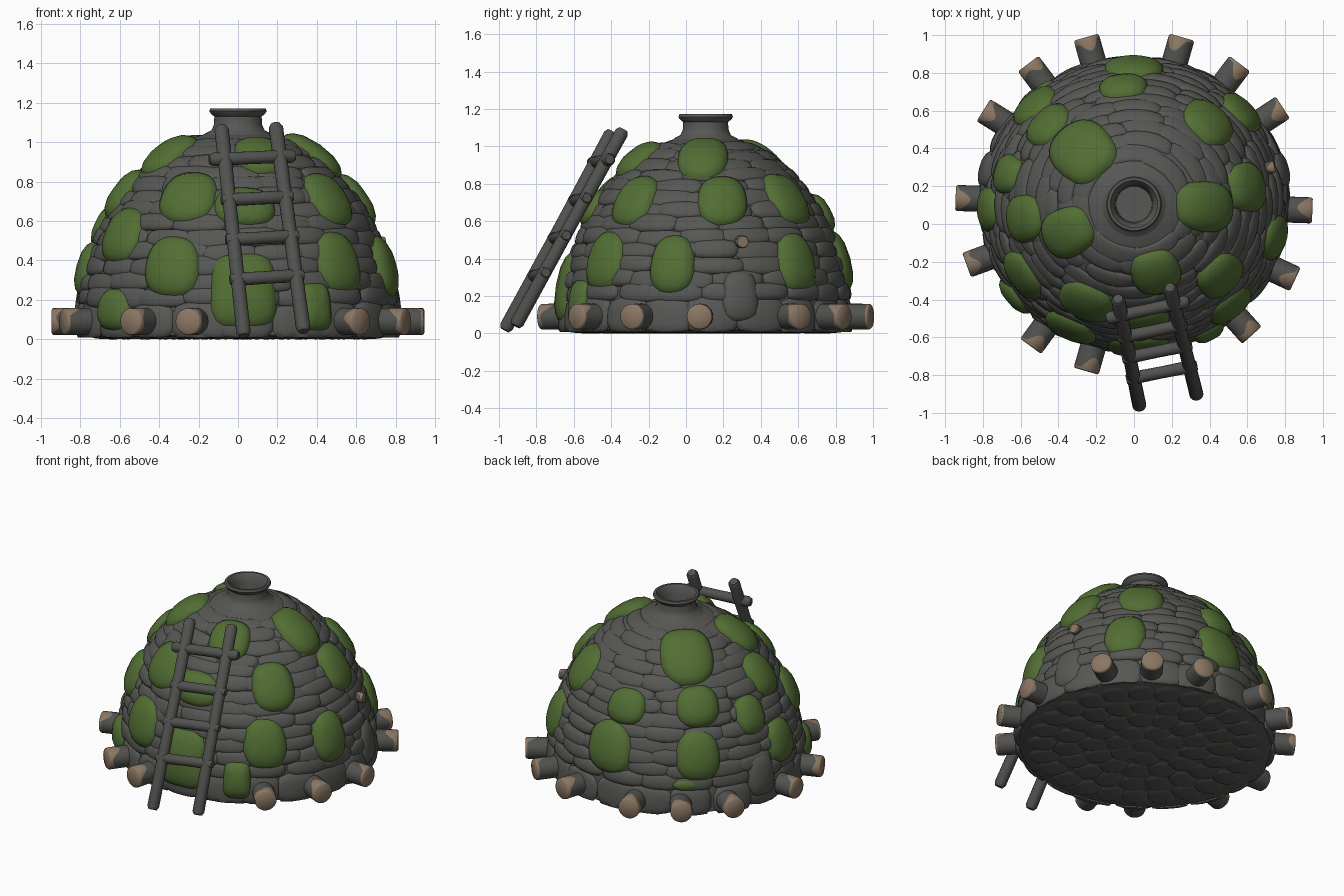
import bpy, bmesh, math, random
from math import sin, cos, radians, pi
from mathutils import Vector, Matrix

random.seed(4)
cube = bpy.data.objects.get("Cube")
if cube:
    bpy.data.objects.remove(cube)

CY = 0.105               # dome centre in y
A, C = 0.768, 1.065      # dome half-depth and height
WIDE = 1.05              # the dome is a little wider than deep


def material(name, rgb):
    mat = bpy.data.materials.new(name)
    mat.use_nodes = True
    mat.diffuse_color = (*rgb, 1)
    bsdf = mat.node_tree.nodes["Principled BSDF"]
    bsdf.inputs["Base Color"].default_value = (*rgb, 1)
    bsdf.inputs["Roughness"].default_value = 0.9
    return mat


STONE = material("grey stone", (0.095, 0.095, 0.09))
MOSS = material("green moss", (0.085, 0.155, 0.034))
BARK = material("dark weathered wood", (0.083, 0.083, 0.079))
WOOD = material("cut wood", (0.26, 0.185, 0.125))


def finish(name, bm, *mats):
    bmesh.ops.recalc_face_normals(bm, faces=bm.faces)
    mesh = bpy.data.meshes.new(name)
    bm.to_mesh(mesh)
    bm.free()
    for mat in mats:
        mesh.materials.append(mat)
    obj = bpy.data.objects.new(name, mesh)
    bpy.context.collection.objects.link(obj)
    bpy.ops.object.select_all(action='DESELECT')
    obj.select_set(True)
    bpy.context.view_layer.objects.active = obj
    bpy.ops.object.shade_smooth_by_angle(angle=radians(50))
    return obj


def lathe(profile, segments=16):
    """Revolve (radius, height) points around z."""
    bm = bmesh.new()
    verts = [bm.verts.new((r, 0, z)) for r, z in profile]
    edges = [bm.edges.new(pair) for pair in zip(verts, verts[1:])]
    bmesh.ops.spin(bm, geom=verts + edges, cent=(0, 0, 0), axis=(0, 0, 1),
                   angle=2 * pi, steps=segments, use_merge=True)
    bmesh.ops.remove_doubles(bm, verts=bm.verts, dist=0.0005)
    return bm


def along(start, end):
    start, end = Vector(start), Vector(end)
    turn = (end - start).to_track_quat('Z', 'Y').to_matrix().to_4x4()
    return Matrix.Translation(start) @ turn, (end - start).length


def surface(az, t, h):
    """Point at azimuth az (from the front) and latitude t, raised by h."""
    nr, nz = cos(t) / A, sin(t) / C
    k = h / math.hypot(nr, nz)
    r = A * cos(t) + nr * k
    return Vector((WIDE * r * sin(az), CY - r * cos(az), max(0.008, C * sin(t) + nz * k)))


def pillow(bm, az, z, w, h, thick, power=2.6, taper=0.0, segs=16, wobble=0.0):
    """Rounded pad that follows the curve of the dome, with a shallow underside."""
    t0 = math.asin(z / C)
    phase = random.uniform(0, 2 * pi)
    made = bmesh.ops.create_uvsphere(bm, u_segments=segs, v_segments=8, radius=1)
    for v in made["verts"]:
        ang, rho = math.atan2(v.co.y, v.co.x), math.hypot(v.co.x, v.co.y) ** 0.75
        rho /= (abs(cos(ang)) ** power + abs(sin(ang)) ** power) ** (1 / power)
        rho *= 1 + wobble * sin(2 * ang + phase)
        px, py = rho * cos(ang), rho * sin(ang)
        t = t0 + py * h / 2 / math.hypot(A * sin(t0), C * cos(t0))
        r = max(0.12, A * cos(min(t, pi / 2)))
        u = px * w / 2 * (1 - taper * py)
        v.co = surface(az + u / r, t, max(v.co.z * thick, -0.008))


# Dome body
profile = [(0, 0.012), (A - 0.02, 0.012)]
profile += [(A * cos(t), C * sin(t)) for t in (0.02 + 0.054 * i for i in range(26))]
bm = lathe(profile, 64)
bm.transform(Matrix.Translation((0, CY, 0)) @ Matrix.Diagonal((WIDE, 1, 1, 1)))
finish("dome", bm, STONE)

# Chimney, a hollow pot with a floor
bm = lathe([(0.21, 1.0), (0.165, 1.045), (0.135, 1.06), (0.122, 1.09), (0.12, 1.13),
            (0.138, 1.145), (0.146, 1.158), (0.14, 1.172), (0.125, 1.172),
            (0.112, 1.155), (0.1, 1.11), (0.095, 1.03), (0, 1.03)], 48)
bm.transform(Matrix.Translation((0, CY, 0)))
finish("chimney", bm, STONE)

# Stone courses
bm = bmesh.new()
z, height, row = 0.09, 0.16, 0
while z < 1.0:
    radius = A * math.sqrt(1 - (z / C) ** 2)
    count = max(7, round(2 * pi * radius / 0.24))
    shift = random.uniform(0, 1)
    thick = 0.029 * (1 - 0.6 * (z / C) ** 3)
    for i in range(count):
        az = 2 * pi * (i + shift + random.uniform(-0.12, 0.12)) / count
        width = 2 * pi * radius / count * random.uniform(1.05, 1.3)
        pillow(bm, az, z + random.uniform(-0.01, 0.01), width,
               height * random.uniform(1.1, 1.35), thick * random.uniform(0.65, 1.1), 3.2)
    step = 0.125 if row == 0 else 0.078
    z += step * math.sqrt(1 - (z / C) ** 2) ** 0.7
    height = 0.085
    row += 1
finish("stone_courses", bm, STONE)

# Upright slabs on both sides
for side in (-1, 1):
    bm = bmesh.new()
    pillow(bm, side * radians(104), 0.2, 0.2, 0.28, 0.045, 3.5, 0.08)
    finish("side_slab", bm, STONE)

# Flagstones underneath
bm = bmesh.new()
for ring in range(5):
    count = 1 + 6 * ring
    for i in range(count):
        ang = 2 * pi * i / count + ring * 0.4
        made = bmesh.ops.create_uvsphere(bm, u_segments=10, v_segments=6, radius=1)
        spot = Vector((ring * 0.162 * cos(ang), CY + ring * 0.16 * sin(ang), 0.012))
        turn = (Matrix.Translation(spot) @ Matrix.Rotation(ang, 4, 'Z')
                @ Matrix.Diagonal((0.1, 0.09, 0.012, 1)))
        bmesh.ops.transform(bm, matrix=turn, verts=made["verts"])
finish("floor_stones", bm, STONE)

# Moss patches: azimuth, height, width, length
patches = [
    (-25, .72, .3, .3), (-26, .37, .29, .32), (-56, .53, .29, .3), (-66, .935, .27, .31),
    (-82, .74, .25, .3), (-88, .36, .25, .28), (-51, .15, .23, .22), (3, .67, .3, .22),
    (17, .93, .26, .28), (42, .39, .26, .34), (49, .71, .27, .31), (76, .37, .25, .32),
    (99, .71, .27, .31), (88, .94, .27, .35), (139, .72, .28, .33), (132, .38, .25, .34),
    (185, .64, .24, .24), (180, .39, .3, .34), (223, .92, .34, .38), (226, .67, .26, .27),
    (224, .39, .28, .32), (256, .57, .22, .25)]
for az, z, w, h in patches:
    bm = bmesh.new()
    pillow(bm, radians(az), z, w, h, 0.06, 2.5, 0.1, 28, 0.03)
    finish("moss_patch", bm, MOSS)

# Squarer moss at the front, and a thin strip at the back
for name, az, z, w, h, thick, power in (("door_moss", 2, .25, .32, .39, 0.055, 4),
                                        ("square_moss", 29, .165, .17, .25, 0.06, 4),
                                        ("thin_moss", 218, .21, .18, .08, 0.036, 2)):
    bm = bmesh.new()
    pillow(bm, radians(az), z, w, h, thick, power, 0.06, 32)
    finish(name, bm, MOSS)


def log(name, az, z, inner, outer, radius):
    """Radial log with a sawn end and a ragged edge of bare wood above it."""
    out = Vector((sin(az), -cos(az), 0))
    base = Vector((0, CY, z))
    matrix, length = along(base + out * inner, base + out * outer)
    bare = length - radius * 0.2
    bm = lathe([(0, 0), (radius, 0), (radius, bare), (radius * 0.98, length - 0.007),
                (radius * 0.88, length), (0, length)], 28)
    for f in bm.faces:
        f.material_index = int(f.calc_center_median().z > bare)
    phase = random.uniform(-0.8, 0.8)
    for v in bm.verts:
        if abs(v.co.z - bare) < 0.001:
            ang = math.atan2(v.co.y, v.co.x) + phase
            v.co.z -= radius * max(0, 0.65 * sin(ang) + 0.35 * sin(3 * ang + 4 * phase))
    bm.transform(matrix)
    finish(name, bm, BARK, WOOD)


# Logs around the foot
for deg in (-164, -143, -122, -92, -70, -36, -16, 42, 65, 88, 123, 143, 164):
    az = radians(deg)
    log("foot_log", az, 0.09, 0.68, 0.91 + 0.035 * abs(sin(az)), 0.069)
log("small_peg", radians(105), 0.49, 0.62, 0.77, 0.034)


def pole(name, start, end, radius):
    matrix, length = along(start, end)
    bm = lathe([(0, 0), (radius * 0.7, 0), (radius, 0.02), (radius * 0.94, length / 2),
                (radius, length - 0.02), (radius * 0.7, length), (0, length)])
    bm.transform(matrix)
    finish(name, bm, BARK)


# Ladder leaning on the front
left_foot, left_top = Vector((0.03, -0.97, 0.018)), Vector((-0.085, -0.395, 1.08))
right_foot, right_top = Vector((0.333, -0.912, 0.04)), Vector((0.19, -0.335, 1.09))
pole("ladder_rail", left_foot, left_top, 0.037)
pole("ladder_rail", right_foot, right_top, 0.037)
for f in (0.27, 0.46, 0.65, 0.845):
    a, b = left_foot.lerp(left_top, f), right_foot.lerp(right_top, f)
    over = (b - a).normalized() * (0.08 if f > 0.8 else 0.04)
    pole("ladder_rung", a - over, b + over, 0.034)
